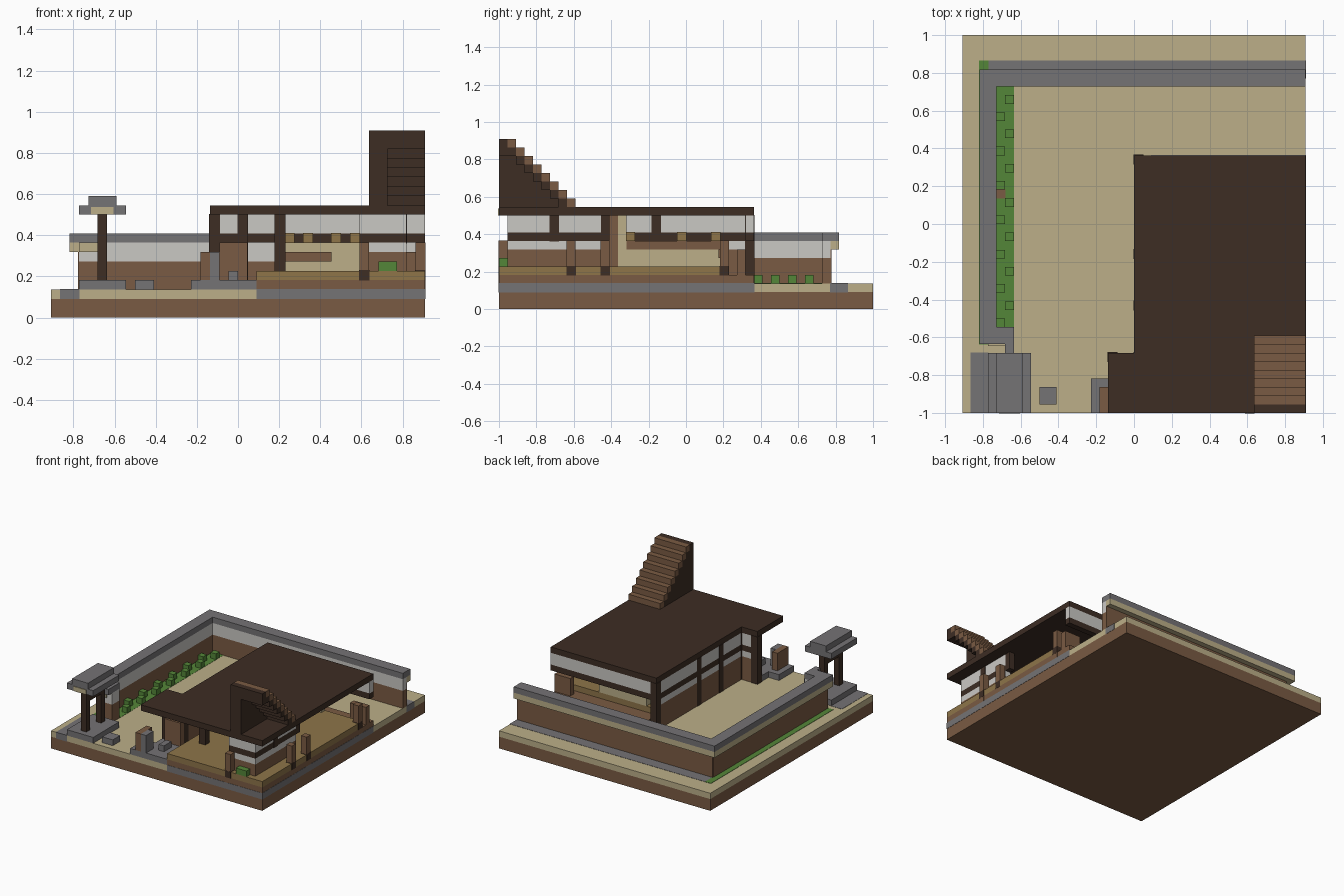
import bpy, bmesh

cube = bpy.data.objects.get("Cube")
if cube:
    bpy.data.objects.remove(cube, do_unlink=True)

UNIT = 1 / 22          # edge of one building block


def make_material(name, rgb):
    linear = [((c / 255 + 0.055) / 1.055) ** 2.4 for c in rgb] + [1]
    mat = bpy.data.materials.new(name)
    mat.use_nodes = True
    mat.diffuse_color = linear
    mat.node_tree.nodes["Principled BSDF"].inputs["Base Color"].default_value = linear
    return mat


brown = make_material("brown wood", (122, 91, 67))
dark = make_material("dark timber", (61, 45, 36))
sand = make_material("pale sand", (188, 175, 137))
tan = make_material("tan floor", (142, 117, 73))
gray = make_material("gray stone", (117, 115, 117))
white = make_material("white paper", (202, 200, 196))
green = make_material("leaf green", (84, 134, 56))


def boxes(name, mat, *spans, grow=0.0):
    """One object of blocks, each span is (x range, y range, z range) in units."""
    bm = bmesh.new()
    for span in spans:
        verts = bmesh.ops.create_cube(bm, size=1)["verts"]
        for v in verts:
            for axis, (low, high) in enumerate(span):
                v.co[axis] = (high + grow if v.co[axis] > 0 else low - grow) * UNIT
    mesh = bpy.data.meshes.new(name)
    bm.to_mesh(mesh)
    bm.free()
    mesh.materials.append(mat)
    obj = bpy.data.objects.new(name, mesh)
    bpy.context.collection.objects.link(obj)
    return obj


# Shared ranges
LEFT, RIGHT, FRONT, BACK = -20, 20, -22, 22
SOIL, GROUND, FLOOR, BAND, CEILING, ROOF = 2, 3, 5, 8, 11, 12
PAVING = (SOIL, GROUND)
STORY = (GROUND, CEILING)
HOUSE_BACK = 8
GATE_BACK = -15


def house_wall(name, xs, ys, lower=True):
    """Boarded base, paper strip, timber band and paper transom."""
    if lower:
        boxes(name + "_boards", brown, (xs, ys, (GROUND, 7)))
        boxes(name + "_paper_strip", white, (xs, ys, (7, BAND)))
    boxes(name + "_band", dark, (xs, ys, (BAND, 9)))
    boxes(name + "_transom", white, (xs, ys, (9, CEILING)))


def posts(name, mat, places, heights, grow=0.03):
    boxes(name, mat, *[((x, x + 1), (y, y + 1), heights) for x, y in places], grow=grow)


# Ground slab and paving
boxes("soil_base", brown, ((LEFT, RIGHT), (FRONT, BACK), (0, SOIL)))
boxes("sand_yard", sand, ((LEFT, RIGHT), (FRONT, BACK), PAVING))
boxes("stone_paving", gray,
      ((2, RIGHT), (FRONT, HOUSE_BACK), PAVING),
      ((-17, RIGHT), (17, 19), PAVING),
      ((-19, -17), (FRONT, GATE_BACK), PAVING), grow=0.04)
boxes("moss_strip", green, ((-18, -17), (-14, 19), PAVING), grow=0.05)

# Yard wall with stone cap and outer ledge
wall_runs = [((-17, -16), (-14, 17)), ((-16, RIGHT), (16, 17)), ((-16, -14), (-14, -12))]
boxes("yard_wall_base", brown, *[(x, y, (GROUND, 6)) for x, y in wall_runs])
boxes("yard_wall_plaster", white, *[(x, y, (6, BAND)) for x, y in wall_runs])
boxes("yard_wall_outer_boards", brown,
      ((-17.1, -17), (-14, 17), (GROUND, 7)), ((-17, RIGHT), (17, 17.1), (GROUND, 7)))
boxes("yard_wall_ledge", sand,
      ((-18, -17), (-14, 18), (7, BAND)), ((-17, RIGHT), (17, 18), (7, BAND)),
      ((-17, -15), (-14.2, -14), (7, BAND)))
boxes("yard_wall_cap", gray,
      ((-18, -16), (-14, 18), (BAND, 9)), ((-16, RIGHT), (16, 18), (BAND, 9)),
      ((-16, -15), (-14, -12), (BAND, 9)), ((-15, -14), (GATE_BACK, -12), (BAND, 9)))

# Hedge bed with staggered shrubs
boxes("hedge_bed", green, ((-16, -14), (-12, 16), PAVING), grow=0.03)
shrubs = [(-15, y) for y in range(-10, 16, 4)] + [(-16, y) for y in range(-12, 16, 4)]
posts("hedge_shrubs", green, shrubs, (GROUND, 4), grow=0)
posts("hedge_stump", brown, [(-16, 3)], (GROUND, 3.1))

# Roofed gate and stepping stone
boxes("gate_paving", gray, ((-17, -12), (FRONT, GATE_BACK), (GROUND, 4)))
posts("gate_posts", dark, [(-15, -21), (-15, -17)], STORY, grow=0)
boxes("gate_beams", dark, ((-15, -14), (-20, -17), (9, 10)))
boxes("gate_roof", gray,
      ((-17, -12), (FRONT, GATE_BACK), (CEILING, ROOF)),
      ((-16, -13), (FRONT, GATE_BACK), (ROOF, ROOF + 1)))
boxes("gate_roof_plate", sand, ((-15.7, -13.3), (FRONT - 0.1, FRONT), (CEILING, 11.8)))
boxes("stepping_stone", gray, ((-11, -9), (-21, -19), (GROUND, 4)))

# Raised floor and veranda
boxes("floor_support", brown, ((2, RIGHT), (FRONT, HOUSE_BACK), (GROUND, 4)))
boxes("floor_deck", tan, ((2, RIGHT), (FRONT, 5), (4, FLOOR)))
rim = [(13, FRONT), (19, -14), (19, -10), (19, 4)]
posts("veranda_posts", brown, rim, (GROUND, BAND))
posts("veranda_joints", dark, rim, (4, FLOOR), grow=0.06)

# Outer walls
house_wall("side_wall", (0, 1), (GATE_BACK, HOUSE_BACK))
house_wall("back_wall", (1, RIGHT), (7, HOUSE_BACK), lower=False)
house_wall("entrance_wall", (-3, 0), (-16, GATE_BACK))
posts("main_posts", dark,
      [(0, 7), (0, -4), (0, -10), (0, -16), (-3, -16), (4, -16), (13, 7), (19, 7)][:6],
      STORY, grow=0.08)
boxes("corner_post", dark, ((-3, -2), (GATE_BACK - 1, GATE_BACK), STORY), grow=0.09)

# Corner room
house_wall("room_front", (13, 18), (-21, -20))
house_wall("room_side", (17, 18), (-20, -10))
posts("room_posts", dark, [(17, -16)], (BAND, CEILING), grow=0.06)
boxes("room_corner_trim", dark, ((17, 18), (-10, -9), (BAND, CEILING)))

# Inner partitions
boxes("inner_walls", sand,
      ((4, 5), (-7, 5), (FLOOR, 7)), ((5, 13), (4, 5), (FLOOR, BAND)),
      ((4, 5), (-8, -7), (FLOOR, CEILING)))
boxes("inner_boards", brown,
      ((4, 5), (-7, 5), (7, BAND)), ((5, 10), (3.8, 4), (6, 7)),
      ((4, 5), (-9, -8), (FLOOR, CEILING)), ((17, RIGHT), (6, 7), (4, 7)))
posts("beam_ends", tan, [(5, -7), (7, -1), (10, 3), (12, -7)], (BAND, 9))
boxes("planter", green, ((15, 17), (FRONT, FRONT + 1), (FLOOR, 6)))

# Entrance
boxes("entrance_steps", gray,
      ((-5, 2), (FRONT, -18), (GROUND, 4)), ((-3, 2), (-18, -16), (GROUND, 4)),
      ((-1, 0), (-20, -18), (4, FLOOR)), ((-3, -2), (FRONT, -20), (4, 7)))
boxes("entrance_cabinet", brown, ((-4, -3), (FRONT, -19), (4, 7)))
boxes("entrance_door", brown, ((-2, 1), (-17, -16), (4, BAND)))

# Flat roof
boxes("roof", dark,
      ((0, RIGHT), (FRONT, HOUSE_BACK), (CEILING, ROOF)),
      ((-3, 0), (FRONT, GATE_BACK), (CEILING, ROOF)))

# Open staircase: brown treads over dark soffits, dark cheek wall
treads, soffits, cheeks = [], [], []
for step in range(8):
    y = FRONT + 1 + step
    top = RIGHT - step
    treads.append(((14, RIGHT), (y, y + 1), (top - 1, top)))
    if top - 1 > ROOF:
        soffits.append(((16, RIGHT), (y, y + 1), (max(ROOF, top - 2), top - 1)))
        cheeks.append(((14, 16), (y, y + 1), (ROOF, top - 1)))
cheeks.append(((14, 16), (FRONT, FRONT + 1), (ROOF, RIGHT)))
soffits.append(((16, RIGHT), (FRONT, FRONT + 1), (18, RIGHT)))
boxes("stair_treads", brown, *treads)
boxes("stair_soffits", dark, *soffits)
boxes("stair_cheek", dark, *cheeks)
